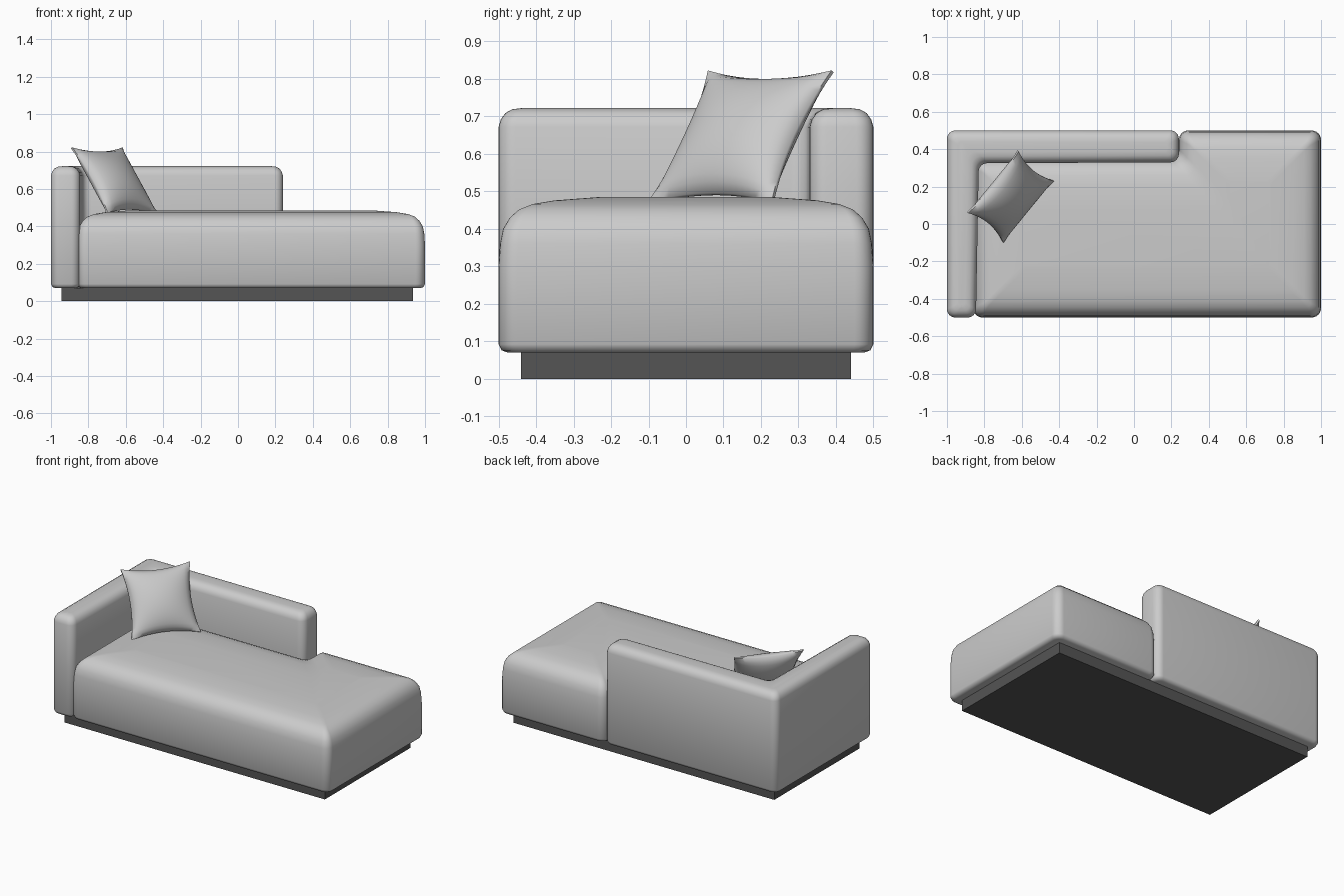
import bpy, bmesh, math
from mathutils import Vector, Matrix

cube = bpy.data.objects.get("Cube")
if cube:
    bpy.data.objects.remove(cube, do_unlink=True)


def material(name, value):
    m = bpy.data.materials.new(name)
    m.use_nodes = True
    colour = (value, value, value, 1)
    m.diffuse_color = colour
    bsdf = m.node_tree.nodes["Principled BSDF"]
    bsdf.inputs["Base Color"].default_value = colour
    bsdf.inputs["Roughness"].default_value = 0.8
    return m


fabric = material("light grey fabric", 0.6)
dark = material("dark grey plinth", 0.09)


def finish(name, bm, mat, smooth_angle=None):
    bmesh.ops.recalc_face_normals(bm, faces=bm.faces)
    mesh = bpy.data.meshes.new(name)
    bm.to_mesh(mesh)
    bm.free()
    ob = bpy.data.objects.new(name, mesh)
    bpy.context.collection.objects.link(ob)
    mesh.materials.append(mat)
    if smooth_angle:
        bpy.ops.object.select_all(action="DESELECT")
        ob.select_set(True)
        bpy.context.view_layer.objects.active = ob
        bpy.ops.object.shade_smooth_by_angle(angle=math.radians(smooth_angle))
    return ob


def outline(corners, inset, radius, steps=6):
    """Counter-clockwise polygon, moved inward and with rounded corners."""
    pts = [Vector(c) for c in corners]
    ring = []
    for i, p in enumerate(pts):
        d_in = (p - pts[i - 1]).normalized()
        d_out = (pts[(i + 1) % len(pts)] - p).normalized()
        convex = d_in.cross(d_out) > 0
        inward = Vector((-d_in.y, d_in.x)) + Vector((-d_out.y, d_out.x))
        corner = p + inward * inset
        r = max(radius - inset * 0.5, 0.02) if convex else radius
        centre = corner + (d_out - d_in) * r
        for k in range(steps + 1):
            a = math.pi / 2 * k / steps
            ring.append(centre - d_out * r * math.cos(a) + d_in * r * math.sin(a))
    return ring


def upholstered(name, corners, radius, profile):
    """Stack rounded outlines along an (inset, height) profile."""
    bm = bmesh.new()
    rings = [[bm.verts.new((p.x, p.y, z)) for p in outline(corners, inset, radius)]
             for inset, z in profile]
    n = len(rings[0])
    for low, high in zip(rings, rings[1:]):
        for i in range(n):
            j = (i + 1) % n
            bm.faces.new((low[i], low[j], high[j], high[i]))
    bm.faces.new(rings[0])
    bm.faces.new(rings[-1])
    return finish(name, bm, fabric, 50)


# Plinth
bm = bmesh.new()
bmesh.ops.create_cube(bm, size=1, matrix=Matrix.Translation((-0.005, 0, 0.036))
                      @ Matrix.Diagonal((1.88, 0.88, 0.072, 1)))
finish("plinth", bm, dark)

# Seat cushion, notched around the backrest
upholstered("seat", [(-0.86, -0.5), (1, -0.5), (1, 0.5), (0.24, 0.5), (0.24, 0.35), (-0.86, 0.35)],
            0.05, [(0.025, 0.07), (0.008, 0.076), (0, 0.092), (0, 0.3), (0.004, 0.36),
                   (0.012, 0.4), (0.03, 0.43), (0.055, 0.452), (0.09, 0.466),
                   (0.15, 0.476), (0.27, 0.485)])

# Backrest and arm in one L-shaped piece
upholstered("backrest_and_arm", [(-1, -0.5), (-0.845, -0.5), (-0.83, 0.325), (0.24, 0.33),
                                 (0.24, 0.5), (-1, 0.5)],
            0.045, [(0.025, 0.07), (0.008, 0.076), (0, 0.092), (0, 0.672), (0.006, 0.692),
                    (0.018, 0.709), (0.036, 0.719), (0.06, 0.722)])

# Leaning cushion with pinched edges and a thin seam
across = Vector((0.27, 0.33, 0))
up = Vector((-0.19, 0.16, 0.35))
normal = across.cross(up).normalized()
middle = Vector((-0.66, 0.146, 0.645))
bm = bmesh.new()
for side in (1, -1):
    grid = bmesh.ops.create_grid(bm, x_segments=20, y_segments=20, size=1)
    for v in grid["verts"]:
        a, b = v.co.x, v.co.y
        dome = max((1 - a * a) * (1 - b * b), 0)
        v.co = (middle + across * 0.5 * a * (1 - 0.13 * (1 - b * b))
                + up * 0.5 * b * (1 - 0.13 * (1 - a * a))
                + normal * side * (0.005 + 0.07 * dome ** 0.6))
# Join both halves along the rim
rim = [e for e in bm.edges if e.is_boundary]
bmesh.ops.bridge_loops(bm, edges=rim)
finish("throw_cushion", bm, fabric, 50)
